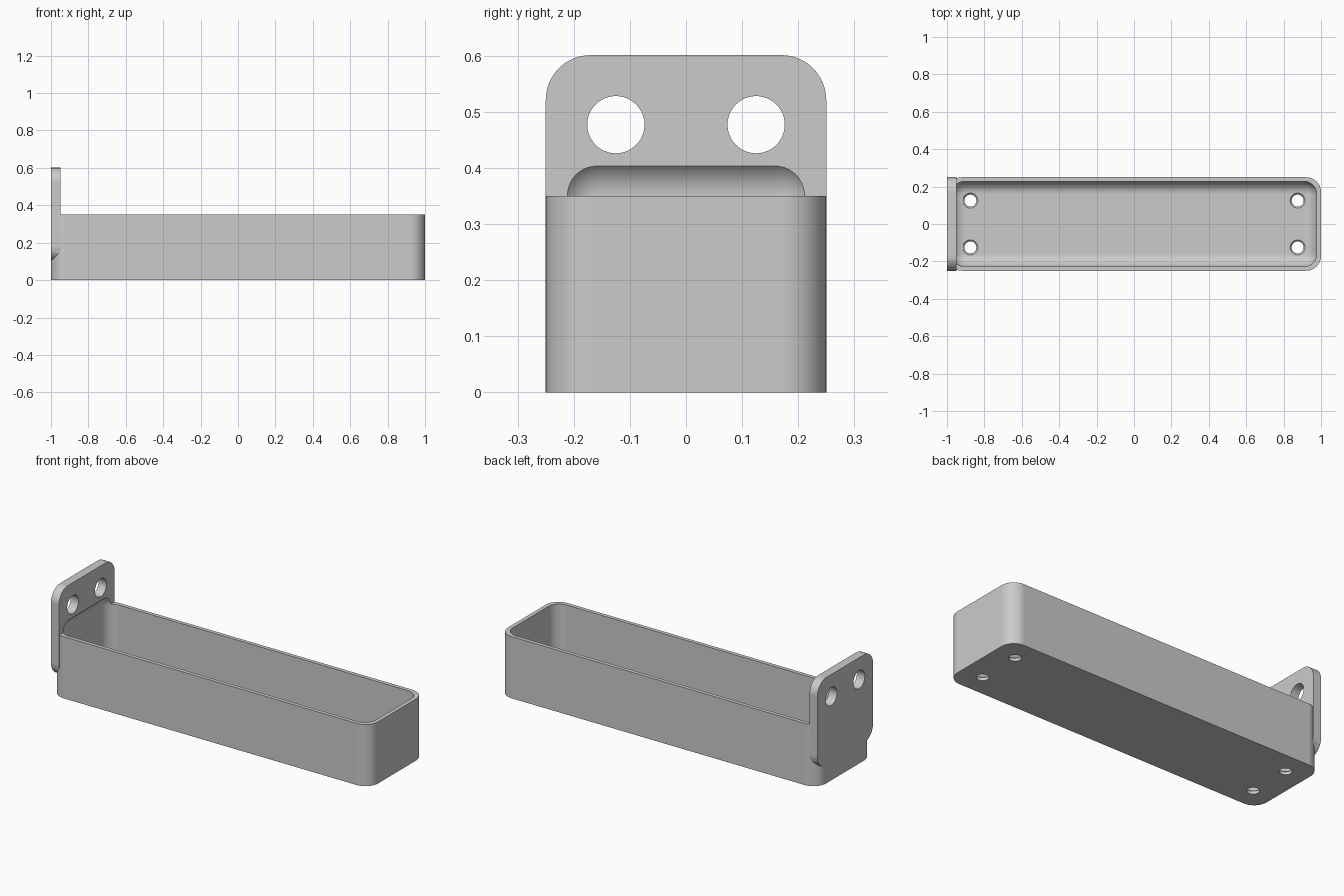
import bpy, bmesh, math
from mathutils import Matrix

default = bpy.data.objects.get("Cube")
if default:
    bpy.data.objects.remove(default, do_unlink=True)

grey = bpy.data.materials.new("plain grey")
grey.use_nodes = True
colour = (0.6, 0.6, 0.6, 1)
grey.diffuse_color = colour
grey.node_tree.nodes["Principled BSDF"].inputs["Base Color"].default_value = colour


def finish(name, bm):
    """Turn a bmesh into a grey object."""
    bmesh.ops.recalc_face_normals(bm, faces=bm.faces[:])
    mesh = bpy.data.meshes.new(name)
    bm.to_mesh(mesh)
    bm.free()
    mesh.materials.append(grey)
    obj = bpy.data.objects.new(name, mesh)
    bpy.context.collection.objects.link(obj)
    return obj


def rounded_prism(name, half_u, half_v, radius, depth, place, steps=12):
    """Extrude a rounded rectangle; place maps (u, v, w) to a position."""
    outline = []
    for quarter, (su, sv) in enumerate([(1, 1), (-1, 1), (-1, -1), (1, -1)]):
        for i in range(steps + 1):
            a = (quarter + i / steps) * math.pi / 2
            outline.append((su * (half_u - radius) + radius * math.cos(a),
                            sv * (half_v - radius) + radius * math.sin(a)))
    bm = bmesh.new()
    rings = [[bm.verts.new(place(u, v, w)) for u, v in outline] for w in (0, depth)]
    bm.faces.new(rings[0])
    bm.faces.new(rings[1])
    n = len(outline)
    for i in range(n):
        j = (i + 1) % n
        bm.faces.new((rings[0][i], rings[0][j], rings[1][j], rings[1][i]))
    return finish(name, bm)


def cone(name, centre, r1, r2, depth, rotation=Matrix()):
    bm = bmesh.new()
    bmesh.ops.create_cone(bm, cap_ends=True, segments=48, radius1=r1, radius2=r2,
                          depth=depth, matrix=Matrix.Translation(centre) @ rotation)
    return finish(name, bm)


def combine(target, other, operation):
    """Apply a boolean and discard the second object."""
    mod = target.modifiers.new("combine", 'BOOLEAN')
    mod.operation, mod.solver, mod.object = operation, 'EXACT', other
    bpy.context.view_layer.objects.active = target
    bpy.ops.object.modifier_apply(modifier=mod.name)
    bpy.data.objects.remove(other, do_unlink=True)


# Tray body and upright mounting plate, joined flush at the end
tray = rounded_prism("wall_tray", 1, 0.25, 0.08, 0.35, lambda u, v, w: (u, v, w))
plate = rounded_prism("mounting_plate", 0.25, 0.25, 0.08, 0.05,
                      lambda u, v, w: (w - 1, u, v + 0.351))
combine(tray, plate, 'UNION')

# Cavity with rounded edges, which also hollows the foot of the plate
low, high = (-0.975, -0.228, 0.025), (0.977, 0.228, 0.42)
bm = bmesh.new()
bmesh.ops.create_cube(bm, size=1)
for v in bm.verts:
    v.co = [b if c > 0 else a for c, a, b in zip(v.co, low, high)]
bmesh.ops.bevel(bm, geom=bm.edges[:], offset=0.07, segments=12, profile=0.5,
                affect='EDGES')
combine(tray, finish("cavity_cutter", bm), 'DIFFERENCE')

# Screw holes in the plate
for y in (-0.125, 0.125):
    combine(tray, cone("plate_hole_cutter", (-0.975, y, 0.477), 0.051, 0.051, 0.2,
                       Matrix.Rotation(math.pi / 2, 4, 'Y')), 'DIFFERENCE')

# Countersunk holes in the floor
for x in (-0.875, 0.875):
    for y in (-0.125, 0.125):
        combine(tray, cone("floor_hole_cutter", (x, y, 0.01), 0.032, 0.032, 0.1),
                'DIFFERENCE')
        combine(tray, cone("countersink_cutter", (x, y, 0.025), 0.025, 0.055, 0.03),
                'DIFFERENCE')

# Smooth rounds, crisp edges, flat walls
bpy.ops.object.select_all(action='DESELECT')
tray.select_set(True)
bpy.context.view_layer.objects.active = tray
bpy.ops.object.shade_smooth_by_angle(angle=math.radians(30))
weighted = tray.modifiers.new("weighted normals", 'WEIGHTED_NORMAL')
weighted.keep_sharp = True
